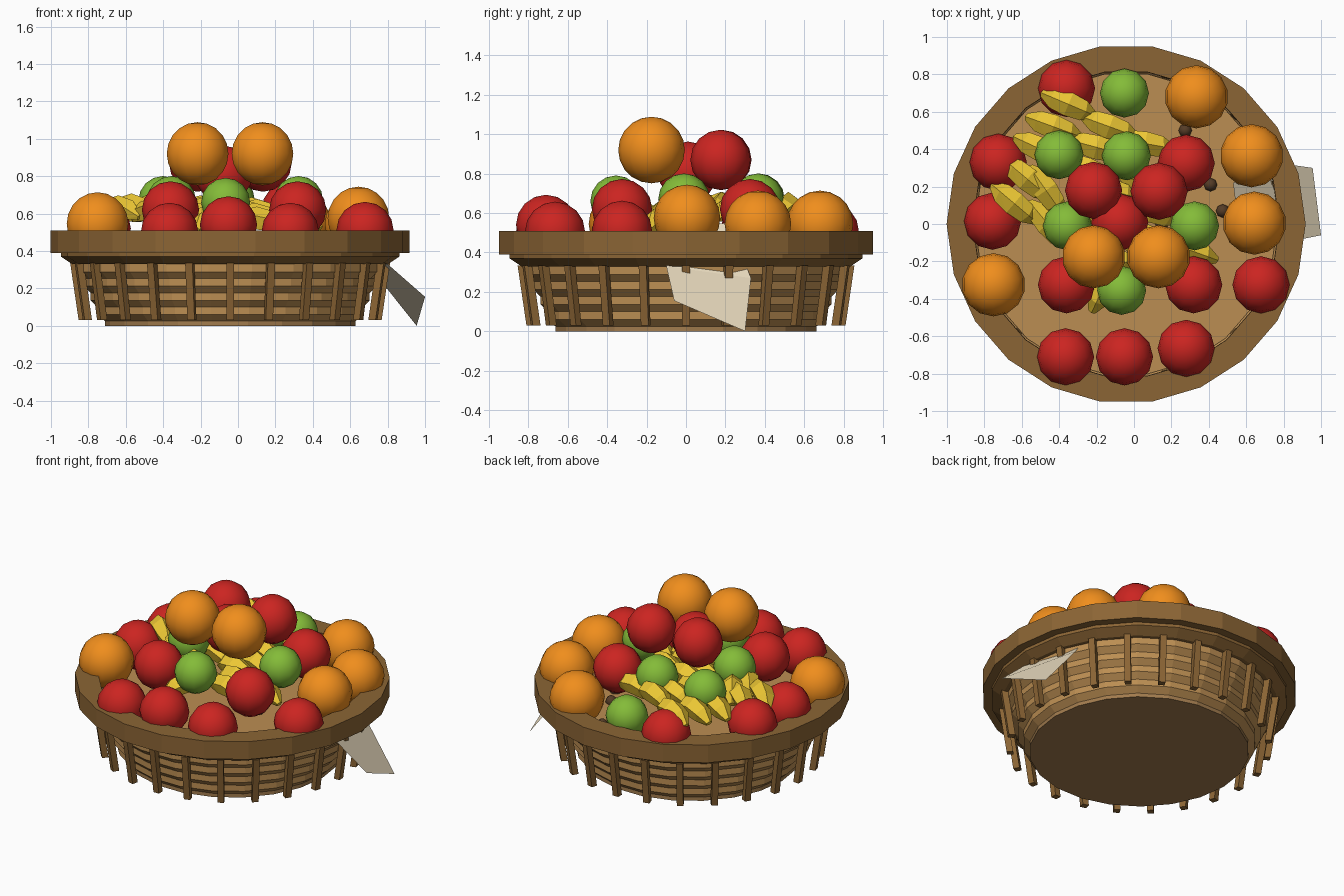
import bpy, bmesh, math
from mathutils import Vector, Matrix

if "Cube" in bpy.data.objects:
    bpy.data.objects.remove(bpy.data.objects["Cube"])

CX = -0.042   # basket axis
N = 22        # sides of the basket
STAKES = 24


def mat(name, r, g, b):
    m = bpy.data.materials.new(name)
    m.diffuse_color = (r, g, b, 1)
    m.use_nodes = True
    m.node_tree.nodes["Principled BSDF"].inputs["Base Color"].default_value = m.diffuse_color
    return m


WICKER = mat("wicker", 0.50, 0.27, 0.085)
RIM = mat("rim_wood", 0.26, 0.13, 0.035)
DARK = mat("dark_wood", 0.09, 0.045, 0.02)
BASE = mat("base_wood", 0.36, 0.20, 0.075)
RED = mat("red_apple", 0.60, 0.018, 0.015)
GREEN = mat("green_apple", 0.23, 0.50, 0.04)
ORANGE = mat("orange", 0.87, 0.27, 0.012)
YELLOW = mat("banana", 0.85, 0.58, 0.035)
PAPER = mat("paper", 0.85, 0.74, 0.54)


def make(name, bm, material, smooth=False):
    bmesh.ops.recalc_face_normals(bm, faces=bm.faces)
    me = bpy.data.meshes.new(name)
    for f in bm.faces:
        f.smooth = smooth
    bm.to_mesh(me)
    bm.free()
    me.materials.append(material)
    ob = bpy.data.objects.new(name, me)
    bpy.context.collection.objects.link(ob)
    return ob


def bridge(bm, a, b):
    n = len(a)
    for i in range(n):
        bm.faces.new((a[i], a[(i + 1) % n], b[(i + 1) % n], b[i]))


def lathe(name, profile, material, closed=False, cap=False):
    """Revolve (radius, z) points about the basket axis."""
    bm = bmesh.new()
    rings = [[bm.verts.new((CX + r * math.cos(2 * math.pi * i / N),
                            r * math.sin(2 * math.pi * i / N), z)) for i in range(N)]
             for r, z in profile]
    for a, b in zip(rings, rings[1:]):
        bridge(bm, a, b)
    if closed:
        bridge(bm, rings[-1], rings[0])
    if cap:
        bm.faces.new(rings[0])
        bm.faces.new(rings[-1])
    return make(name, bm, material)


# Basket base, woven wall of stepped bands, collar and rim
lathe("basket_base", [(0.67, 0), (0.67, 0.03)], BASE, cap=True)
wall = [(0.67, 0.025)]
for k in range(4):
    z = 0.06 + k * 0.076
    r = 0.71 + k * 0.036
    wall += [(r, z), (r, z + 0.04)]
wall += [(0.82, 0.345)]
lathe("woven_wall", wall, WICKER)
lathe("basket_collar", [(0.845, 0.33), (0.905, 0.37), (0.905, 0.40), (0.82, 0.40), (0.82, 0.33)],
      RIM, closed=True)
lathe("basket_rim", [(0.96, 0.39), (0.96, 0.51), (0.82, 0.51), (0.82, 0.39)], RIM, closed=True)

# Upright stakes around the wall
for i in range(STAKES):
    bm = bmesh.new()
    rings = []
    for r, z in ((0.79, 0.03), (0.835, 0.335)):
        rings.append([bm.verts.new((r + dx, dy, z)) for dx, dy in
                      ((-0.02, -0.02), (0.02, -0.02), (0.02, 0.02), (-0.02, 0.02))])
    bridge(bm, *rings)
    for ring in rings:
        bm.faces.new(ring)
    bm.transform(Matrix.Translation((CX, 0, 0)) @ Matrix.Rotation(math.tau * i / STAKES, 4, 'Z'))
    make("stake", bm, RIM)


def fruit(name, items, radius, material, seg, ring):
    for x, y, z in items:
        bm = bmesh.new()
        bmesh.ops.create_uvsphere(bm, u_segments=seg, v_segments=ring, radius=radius)
        bm.transform(Matrix.Translation((x + 0.009, y, z)))
        make(name, bm, material, True)


# Round fruit: outer ring, second layer, then the top
fruit("red_apple", [
    (-0.37, 0.725, 0.505), (-0.735, 0.33, 0.52), (-0.765, 0.015, 0.52), (0.67, -0.325, 0.51),
    (-0.375, -0.71, 0.505), (-0.06, -0.71, 0.54), (0.27, -0.665, 0.505),
    (-0.37, -0.325, 0.62), (0.31, -0.325, 0.62), (0.27, 0.325, 0.62),
    (-0.225, 0.18, 0.87), (0.125, 0.175, 0.87), (-0.085, 0.01, 0.81)], 0.153, RED, 12, 8)
fruit("green_apple", [
    (-0.06, 0.70, 0.53), (-0.41, 0.37, 0.67), (-0.05, 0.365, 0.67),
    (-0.365, -0.01, 0.67), (0.315, -0.01, 0.67), (-0.075, -0.355, 0.66)], 0.131, GREEN, 12, 8)
fruit("orange", [
    (0.325, 0.68, 0.545), (0.62, 0.365, 0.545), (0.635, 0.005, 0.575), (-0.76, -0.325, 0.545),
    (-0.225, -0.175, 0.92), (0.122, -0.175, 0.92)], 0.169, ORANGE, 14, 10)
fruit("small_nut", [(0.265, 0.50, 0.31), (0.40, 0.21, 0.32), (0.465, 0.07, 0.32),
                    (0.14, 0.0, 0.32)], 0.036, DARK, 8, 6)


def banana(x, y, z, heading):
    bm = bmesh.new()
    rings = []
    for t, r in ((-1, 0.022), (-0.55, 0.06), (0, 0.068), (0.55, 0.058), (1, 0.02)):
        c = Vector((0.15 * t, 0, -0.05 * t * t + 0.02))
        ang = math.atan2(-0.1 * t, 0.155)
        across = Vector((-math.sin(ang), 0, math.cos(ang)))
        rings.append([bm.verts.new(c + r * (across * math.cos(k * math.tau / 5) +
                      Vector((0, 1, 0)) * math.sin(k * math.tau / 5))) for k in range(5)])
    for a, b in zip(rings, rings[1:]):
        bridge(bm, a, b)
    bm.faces.new(rings[0])
    bm.faces.new(rings[-1])
    bmesh.ops.triangulate(bm, faces=bm.faces)
    bm.transform(Matrix.Translation((x, y, z)) @ Matrix.Rotation(math.radians(heading), 4, 'Z'))
    make("banana", bm, YELLOW)


# Bananas tucked between the fruit
for b in ((-0.35, 0.64, 0.61, -23), (-0.43, 0.52, 0.60, -20), (-0.13, 0.52, 0.62, -20),
          (-0.20, 0.41, 0.61, -15), (0.06, 0.43, 0.59, -10), (-0.50, 0.40, 0.60, -25),
          (-0.57, 0.24, 0.62, -40), (-0.64, 0.11, 0.61, -40), (-0.47, 0.18, 0.62, -55),
          (-0.46, 0.0, 0.60, -50), (-0.25, 0.29, 0.60, -20), (-0.13, 0.18, 0.62, -15),
          (0.07, 0.21, 0.60, -20), (0.10, 0.07, 0.59, -20), (-0.18, 0.05, 0.60, -20),
          (-0.25, -0.10, 0.58, -20), (0.02, -0.05, 0.59, -15), (0.09, -0.14, 0.57, -15),
          (-0.14, -0.18, 0.56, -15), (0.30, -0.14, 0.55, -20),
          (-0.16, -0.33, 0.54, 65), (0.10, -0.24, 0.55, -15)):
    banana(*b)

# Floor inside the basket
lathe("basket_floor", [(0.78, 0.28), (0.81, 0.31)], WICKER, cap=True)

# Paper sheet slipping out through the right side
bm = bmesh.new()
rows = [[bm.verts.new(p) for p in row] for row in (
    ((1.0, -0.06, 0.155), (0.955, 0.30, 0.0)),
    ((0.80, -0.10, 0.33), (0.74, 0.33, 0.27)),
    ((0.57, -0.12, 0.53), (0.53, 0.22, 0.55)))]
for a, b in zip(rows, rows[1:]):
    bm.faces.new((a[0], a[1], b[1], b[0]))
make("paper_sheet", bm, PAPER)
